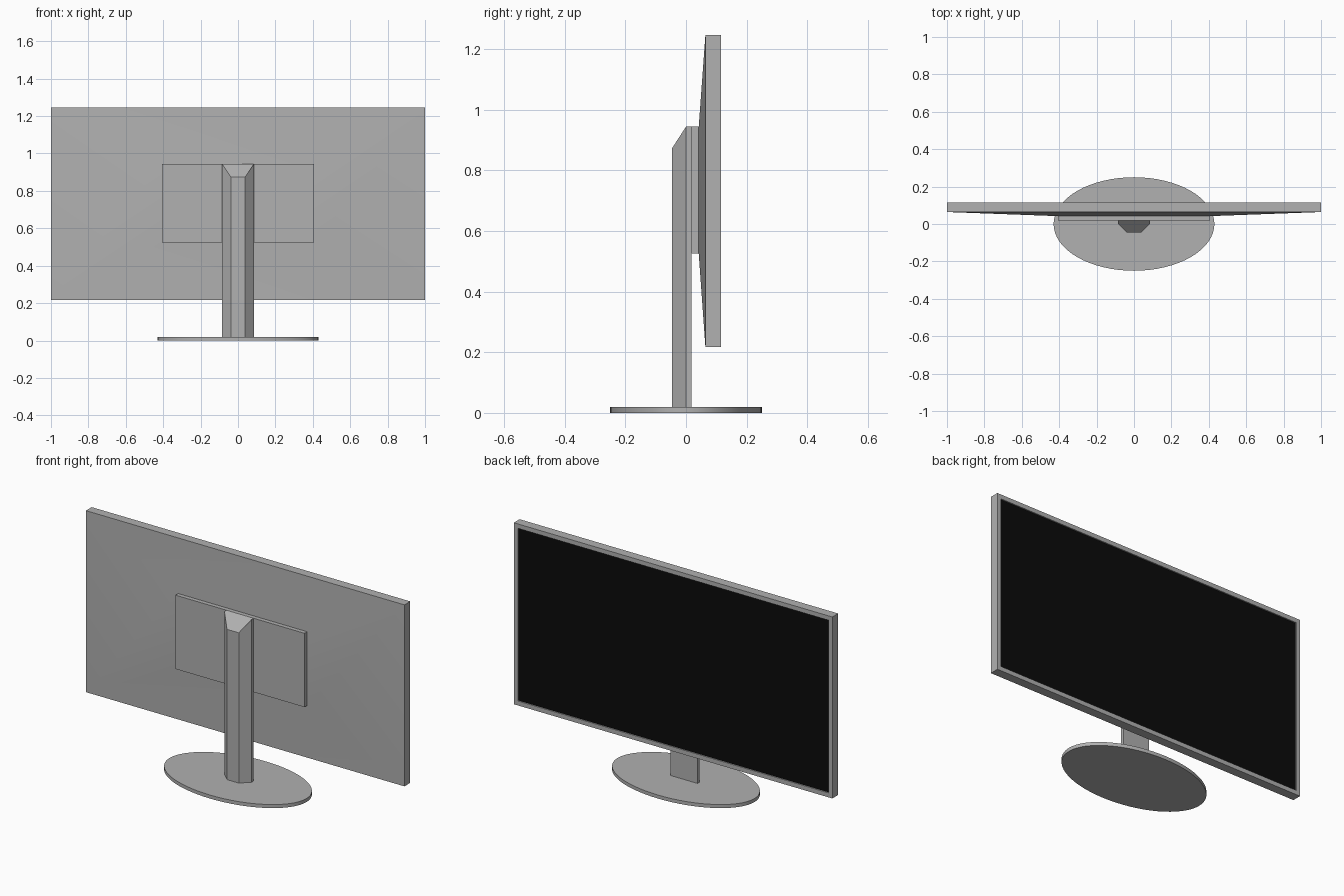
import bpy, bmesh, math

if "Cube" in bpy.data.objects:
    bpy.data.objects.remove(bpy.data.objects["Cube"])


def material(name, rgb):
    m = bpy.data.materials.new(name)
    m.diffuse_color = (*rgb, 1)
    m.use_nodes = True
    m.node_tree.nodes["Principled BSDF"].inputs["Base Color"].default_value = m.diffuse_color
    return m


GREY = material("grey_plastic", (0.44, 0.44, 0.44))
BLACK = material("screen_black", (0.003, 0.003, 0.003))


def loft(name, rings, mat, smooth=False):
    """Skin a stack of equal-length vertex rings and cap both ends."""
    bm = bmesh.new()
    loops = [[bm.verts.new(p) for p in ring] for ring in rings]
    for a, b in zip(loops, loops[1:]):
        for i in range(len(a)):
            j = (i + 1) % len(a)
            bm.faces.new((a[i], a[j], b[j], b[i]))
    bm.faces.new(loops[0])
    bm.faces.new(loops[-1])
    bmesh.ops.recalc_face_normals(bm, faces=bm.faces)
    me = bpy.data.meshes.new(name)
    bm.to_mesh(me)
    bm.free()
    me.materials.append(mat)
    ob = bpy.data.objects.new(name, me)
    bpy.context.collection.objects.link(ob)
    if smooth:
        bpy.ops.object.select_all(action='DESELECT')
        ob.select_set(True)
        bpy.context.view_layer.objects.active = ob
        bpy.ops.object.shade_smooth_by_angle(angle=math.radians(30))
    return ob


def rect(hx, z0, z1, y):
    return [(-hx, y, z0), (hx, y, z0), (hx, y, z1), (-hx, y, z1)]


# Oval foot
loft("base", [[(0.43 * math.cos(math.tau * i / 64), 0.25 * math.sin(math.tau * i / 64), z)
               for i in range(64)] for z in (0, 0.02)], GREY, True)

# Column with chamfered front corners and a sloping top front
column = [(-0.085, 0.018), (-0.085, 0), (-0.037, -0.046), (0.037, -0.046), (0.085, 0), (0.085, 0.018)]
loft("stand_column", [[(x, y, 0.02) for x, y in column],
                      [(x, y, 0.873 if y < 0 else 0.944) for x, y in column]], GREY)

# Mounting plate between column and housing
loft("mount_plate", [rect(0.405, 0.525, 0.944, y) for y in (0.018, 0.042)], GREY)

# Housing: tapered rear, straight sides, thin bezel and shallow recess
X, Z0, Z1, BEZEL = 1.0, 0.217, 1.247, 0.025
inner = (X - BEZEL, Z0 + BEZEL, Z1 - BEZEL)
housing = loft("housing", [rect(0.405, 0.525, 0.944, 0.042), rect(X, Z0, Z1, 0.064),
                           rect(X, Z0, Z1, 0.116), rect(*inner, 0.116), rect(*inner, 0.109)], GREY, True)

# The recessed end cap is the display
housing.name = "housing_with_screen"
housing.data.materials.append(BLACK)
for f in housing.data.polygons:
    if f.normal.y > 0.9 and abs(f.center.y - 0.109) < 0.001:
        f.material_index = 1
